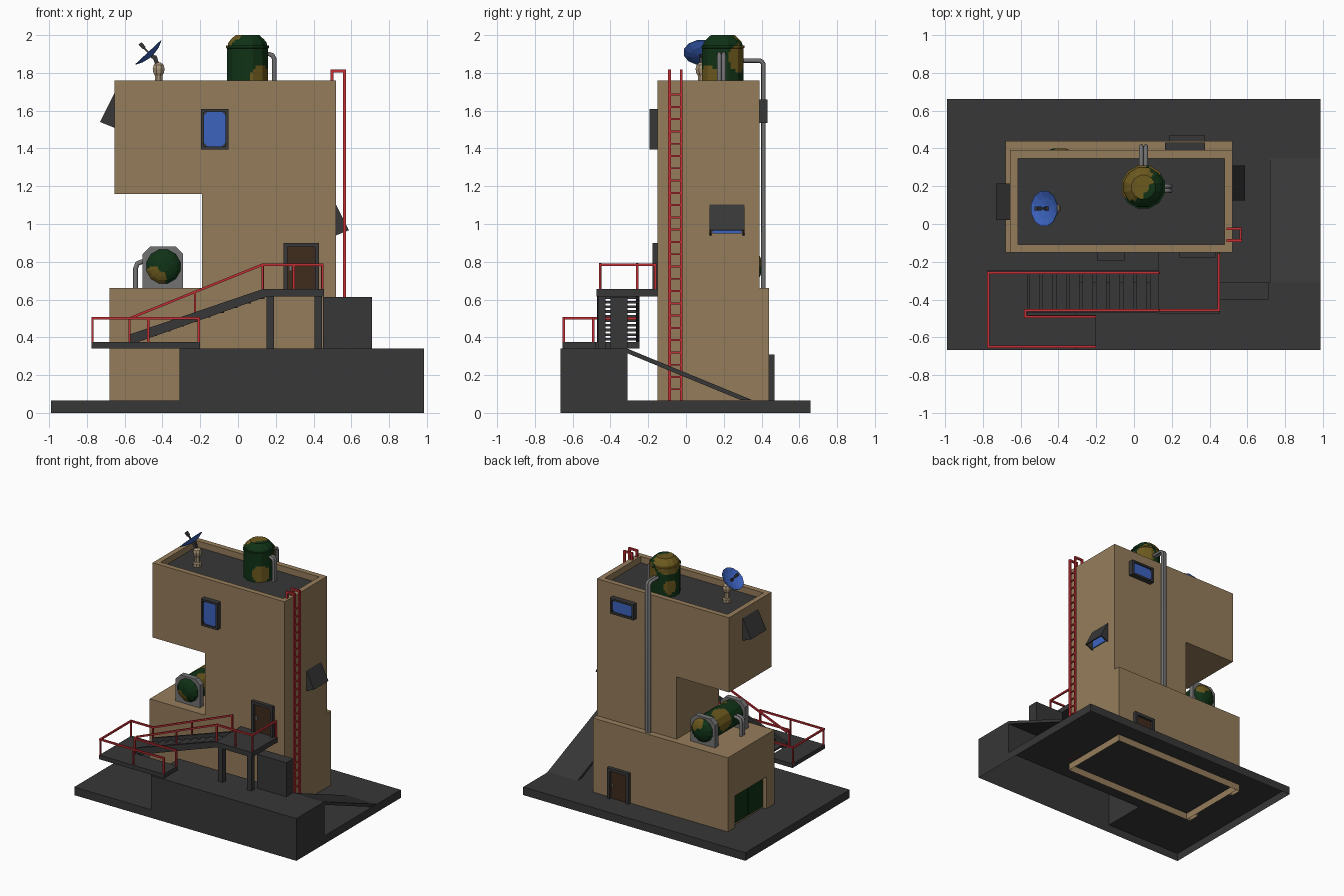
import bpy, bmesh, math
from mathutils import Vector, Matrix

if "Cube" in bpy.data.objects:
    bpy.data.objects.remove(bpy.data.objects["Cube"])


def material(name, rgb):
    m = bpy.data.materials.new(name)
    m.diffuse_color = (*rgb, 1)
    m.use_nodes = True
    m.node_tree.nodes["Principled BSDF"].inputs["Base Color"].default_value = m.diffuse_color
    return m


TAN = material("sand plaster", (0.30, 0.205, 0.105))
DARK = material("dark concrete", (0.038, 0.038, 0.038))
RED = material("red railing", (0.55, 0.03, 0.037))
BLUE = material("blue glass", (0.045, 0.125, 0.52))
GREEN = material("camo green", (0.005, 0.032, 0.008))
MUSTARD = material("camo mustard", (0.15, 0.10, 0.013))
BROWN = material("brown door", (0.05, 0.024, 0.012))
GREY = material("grey metal", (0.17, 0.17, 0.17))
PALE = material("pale stone", (0.40, 0.30, 0.19))


def finish(bm, name, *mats, recalc=True):
    if recalc:
        bmesh.ops.recalc_face_normals(bm, faces=bm.faces)
    me = bpy.data.meshes.new(name)
    bm.to_mesh(me)
    bm.free()
    ob = bpy.data.objects.new(name, me)
    bpy.context.collection.objects.link(ob)
    for m in mats:
        me.materials.append(m)
    return ob


def box(bm, x0, x1, y0, y1, z0, z1, skip=""):
    """Box; skip lists left-out sides: l r f b d u."""
    v = [bm.verts.new((x, y, z)) for z in (z0, z1) for y in (y0, y1) for x in (x0, x1)]
    sides = {"d": (0, 2, 3, 1), "u": (4, 5, 7, 6), "f": (0, 1, 5, 4),
             "b": (2, 6, 7, 3), "l": (0, 4, 6, 2), "r": (1, 3, 7, 5)}
    for k, idx in sides.items():
        if k not in skip:
            bm.faces.new([v[i] for i in idx])


def prism(bm, pts, axis, a, b):
    """Extrude a 2D outline along an axis between a and b."""
    def place(p, t):
        return {"x": (t, *p), "y": (p[0], t, p[1]), "z": (*p, t)}[axis]
    lo, hi = ([bm.verts.new(place(p, t)) for p in pts] for t in (a, b))
    bm.faces.new(lo)
    bm.faces.new(hi[::-1])
    for i in range(len(pts)):
        j = (i + 1) % len(pts)
        bm.faces.new((lo[j], lo[i], hi[i], hi[j]))


def beam(bm, p, q, w=0.013):
    p, q = Vector(p), Vector(q)
    d = q - p
    m = Matrix.Translation((p + q) / 2) @ d.to_track_quat('Z', 'Y').to_matrix().to_4x4()
    bmesh.ops.create_cube(bm, size=1, matrix=m @ Matrix.Diagonal((w, w, d.length + w * 0.9, 1)))


def path(bm, pts, w=0.013):
    for p, q in zip(pts, pts[1:]):
        beam(bm, p, q, w)


def boxes(name, mat, *dims):
    bm = bmesh.new()
    for d in dims:
        box(bm, *d)
    return finish(bm, name, mat, recalc=False)


def lathe(name, n, profile, matrix, mats, blobs=(), sub=1):
    """Faceted solid of revolution; faces near a blob get the second colour."""
    bm = bmesh.new()
    ring = []
    for i in range(n):
        a, b = (Vector((math.cos(t), math.sin(t))) for t in
                (math.tau * (i - .5) / n, math.tau * (i + .5) / n))
        ring += [a.lerp(b, k / sub) for k in range(sub)]
    rows = [[bm.verts.new(matrix @ Vector((p.x * r, p.y * r, h))) for p in ring] for r, h in profile]
    m = len(ring)
    for lo, hi in zip(rows, rows[1:]):
        for i in range(m):
            bm.faces.new((lo[i], lo[(i + 1) % m], hi[(i + 1) % m], hi[i]))
    bm.faces.new(rows[0][::-1])
    bm.faces.new(rows[-1])
    for f in bm.faces:
        c = f.calc_center_median()
        f.material_index = int(any((c - Vector(b[:3])).length < b[3] for b in blobs))
    return finish(bm, name, *mats)


def pipe(name, pts, radius=0.012):
    cu = bpy.data.curves.new(name, 'CURVE')
    cu.dimensions = '3D'
    cu.bevel_depth, cu.bevel_resolution, cu.use_fill_caps = radius, 2, True
    sp = cu.splines.new('POLY')
    sp.points.add(len(pts) - 1)
    for s, p in zip(sp.points, pts):
        s.co = (*p, 1)
    cu.materials.append(GREY)
    bpy.context.collection.objects.link(bpy.data.objects.new(name, cu))


# ground base: shell open at the bottom, raised deck at the front
boxes("base", DARK, (-.99, .985, -.665, .66, 0, .065, "du"),
      (-.99, .985, -.31, .66, 0, .065, "dlrfb"),
      (-.99, -.31, -.665, -.31, 0, .065, "dlrfb"),
      (-.31, .985, -.665, -.31, .065, .34, "d"))
bm = bmesh.new()
prism(bm, [(-.31, .34), (.35, .068), (.29, .068), (-.31, .315)], "x", .72, .985)
finish(bm, "ramp", DARK)
boxes("utility_block", DARK, (.45, .71, -.40, -.31, .34, .613))

# lower building, open below, with a recessed garage door in the left wall
boxes("lower_building", TAN, (-.65, .52, -.15, .44, .01, .66, "d"),
      (-.68, -.65, -.15, -.05, .01, .66, "d"), (-.68, -.65, .35, .44, .01, .66, "d"),
      (-.68, -.65, -.05, .35, .32, .66))
boxes("garage_door", GREEN, (-.656, -.648, -.035, .145, .08, .305), (-.656, -.648, .155, .335, .08, .305))

# upper building with overhang and sunken roof
bm = bmesh.new()
prism(bm, [(-.19, .66), (.52, .66), (.52, 1.76), (-.655, 1.76), (-.655, 1.16), (-.19, 1.16)], "y", -.15, .39)
bmesh.ops.recalc_face_normals(bm, faces=bm.faces)
top = [f for f in bm.faces if f.calc_center_median().z > 1.755]
bmesh.ops.inset_individual(bm, faces=top, thickness=.06)
floor = bmesh.ops.extrude_discrete_faces(bm, faces=top)["faces"][0]
old = list(floor.verts)
outer_ring = [v.co.copy() for v in old]
bmesh.ops.translate(bm, verts=old, vec=(0, 0, -.05))
floor.material_index = 1
finish(bm, "upper_building", TAN, DARK)


# doors and windows on the front (s=-1) and back (s=1)
def slab(name, mat, s, y, x0, x1, z0, z1, d0, d1):
    ya, yb = sorted((y + s * d0, y + s * d1))
    return (x0, x1, ya, yb, z0, z1)


def frame(name, s, y, x0, x1, z0, z1, t, depth, sill):
    parts = [(x0, x0 + t, z0, z1), (x1 - t, x1, z0, z1), (x0 + t, x1 - t, z1 - t, z1)]
    if sill:
        parts.append((x0 + t, x1 - t, z0, z0 + t))
    boxes(name, DARK, *[slab(name, DARK, s, y, *p, 0, depth) for p in parts])


for side, s, y, x, z in (("front", -1, -.15, .24, .655), ("back", 1, .44, .185, .065)):
    frame(side + "_door_frame", s, y, x, x + .19, z, z + .245, .023, .028, False)
    boxes(side + "_door", BROWN, slab("", 0, s, y, x + .023, x + .167, z, z + .222, 0, .009))
    h = x + .038 if s < 0 else x + .15
    boxes(side + "_door_handle", GREY, slab("", 0, s, y, h - .005, h + .005, z + .1, z + .125, .009, .016))

for side, s, y, x0, x1, z0, z1 in (("front", -1, -.15, -.195, -.05, 1.395, 1.61),
                                   ("back", 1, .39, .165, .375, 1.535, 1.66)):
    frame(side + "_window_frame", s, y, x0, x1, z0, z1, .016, .042, True)
    boxes(side + "_window_backing", DARK, slab("", 0, s, y, x0 + .01, x1 - .01, z0 + .01, z1 - .01, 0, .024))
    a, b, c, d, k = x0 + .016, x1 - .016, z0 + .016, z1 - .016, .018
    bm = bmesh.new()
    prism(bm, [(a + k, c), (b - k, c), (b, c + k), (b, d - k), (b - k, d), (a + k, d), (a, d - k), (a, c + k)],
          "y", y + s * .022, y + s * .03)
    finish(bm, side + "_window_glass", BLUE)

# sloping awnings with cheeks over side windows
for side, s, x, y0, y1, z, k in (("left", -1, -.655, .02, .215, 1.51, 1), ("right", 1, .52, .125, .31, .94, .9)):
    def P(d, h):
        return (x + s * d * k, z + h * k)
    bm = bmesh.new()
    prism(bm, [P(0, .18), P(.075, .03), P(.066, .027), P(0, .158)], "y", y0, y1)
    for a in (y0, y1 - .01):
        prism(bm, [P(0, .18), P(.075, .03), P(0, 0)], "y", a, a + .01)
    finish(bm, side + "_awning", DARK)
    boxes(side + "_window_glass", BLUE, (*sorted((x, x + s * .008)), y0 + .015, y1 - .015, z + .01, z + .14))

# stair landings, posts, stringers and treads
bm = bmesh.new()
prism(bm, [(-.775, -.655), (-.20, -.655), (-.20, -.48), (-.56, -.48), (-.56, -.245), (-.775, -.245)], "z", .342, .375)
finish(bm, "lower_landing", DARK)
boxes("upper_landing", DARK, (.13, .455, -.473, -.15, .615, .655))
boxes("landing_posts", DARK, *[(x, x + .04, -.465, -.425, .34, .615) for x in (.15, .405)])
bm = bmesh.new()
for y in (-.47, -.265):
    prism(bm, [(-.575, .375), (-.53, .375), (.15, .615), (.13, .655), (-.575, .415)], "y", y, y + .02)
for i in range(10):
    x = -.555 + i * .071
    z = .383 + i * .0245
    box(bm, x, x + .055, -.455, -.25, z, z + .014)
finish(bm, "stairs", DARK)

# railings
bm = bmesh.new()
F, B, L, H = -.455, -.258, .50, .785
path(bm, [(.13, B, .64), (.13, B, H), (-.575, B, L), (-.77, B, L), (-.77, -.648, L), (-.208, -.648, L), (-.208, -.648, .37)])
path(bm, [(-.208, -.49, .37), (-.208, -.49, L), (-.575, -.49, L), (-.575, F, L), (.13, F, H), (.447, F, H),
          (.447, -.162, H), (.447, -.162, .65)])
for x, y, z0, z1 in ((-.77, B, .37, L), (-.77, -.648, .37, L), (-.475, -.648, .37, L), (-.575, -.49, .37, L),
                     (-.575, B, .37, L), (-.228, B, .52, .64), (-.228, F, .52, .64), (.13, F, .64, H),
                     (.295, F, .65, H), (.447, F, .65, H)):
    beam(bm, (x, y, z0), (x, y, z1), .011)
finish(bm, "railings", RED)

# ladder
bm = bmesh.new()
for y in (-.087, -.025):
    path(bm, [(.563, y, .07), (.563, y, 1.81), (.497, y, 1.81), (.497, y, 1.755)], .015)
for i in range(25):
    beam(bm, (.563, -.087, .125 + i * .065), (.563, -.025, .125 + i * .065), .01)
finish(bm, "ladder", RED)

# camouflage tanks
body = [(.113, .22 * i / 12) for i in range(13)]
cap = [(.118, .222), (.118, .234), (.108, .236), (.105, .25), (.09, .268), (.065, .29), (.03, .29)]
lathe("roof_tank", 12, body + cap, Matrix.Translation((.05, .195, 1.71)), (GREEN, MUSTARD),
      [(-.02, .24, 2.0, .115), (.14, .10, 1.77, .075), (.12, .29, 1.88, .075), (-.06, .27, 1.79, .06)], 4)
ends = [(.03, -.255), (.055, -.247), (.075, -.237), (.09, -.222), (.098, -.2)]
mid = [(.098, -.2 + .4 * i / 16) for i in range(1, 16)]
lathe("side_tank", 12, ends + mid + [(r, -h) for r, h in ends[::-1]],
      Matrix.Translation((-.395, .145, .775)) @ Matrix.Rotation(-math.pi / 2, 4, 'X'), (GREEN, MUSTARD),
      [(-.44, -.09, .715, .06), (-.46, .20, .82, .09), (-.32, .04, .83, .07), (-.36, .38, .83, .06)], 4)
bm = bmesh.new()
for y in (-.07, .31):
    prism(bm, [(-.505, .66), (-.29, .66), (-.29, .84), (-.33, .88), (-.465, .88), (-.505, .84)], "y", y, y + .045)
finish(bm, "side_tank_brackets", GREY)

# paired pipes
for i, o in enumerate((-.012, .012)):
    pipe(f"wall_pipe_{i}", [(.05 + o, .28, 1.865), (.05 + o, .39, 1.865), (.05 + o, .403, 1.858),
                            (.05 + o, .41, 1.845), (.05 + o, .41, .655)])
    pipe(f"roof_pipe_{i}", [(.14, .188 + o, 1.90), (.165, .188 + o, 1.90), (.183, .188 + o, 1.892),
                            (.192, .188 + o, 1.873), (.192, .188 + o, 1.70)])
    pipe(f"side_pipe_{i}", [(-.47, .06 + o * 1.3, .80), (-.51, .06 + o * 1.3, .80), (-.533, .06 + o * 1.3, .79),
                            (-.542, .06 + o * 1.3, .765), (-.542, .06 + o * 1.3, .655)], .013)

# satellite dish
lathe("dish_pedestal", 8, [(.032, 1.71), (.032, 1.735), (.021, 1.74), (.021, 1.785), (.03, 1.80), (.034, 1.822),
                           (.028, 1.843), (.012, 1.855)], Matrix.Translation((-.42, .082, 0)), (PALE,))
aim = Matrix.Translation((-.465, .082, 1.898)) @ Matrix.Rotation(math.radians(-43), 4, 'Y')
lathe("dish", 12, [(.02, -.012), (.06, -.004), (.096, .012), (.096, .016), (.06, .002), (.02, -.006)], aim, (BLUE,))
bm = bmesh.new()
path(bm, [(-.425, .082, 1.84), (-.44, .082, 1.88), (-.462, .082, 1.893)], .022)
beam(bm, aim @ Vector((0, 0, -.01)), aim @ Vector((0, 0, .06)), .01)
beam(bm, aim @ Vector((0, 0, .055)), aim @ Vector((0, 0, .07)), .02)
finish(bm, "dish_arm_and_feed", DARK)
